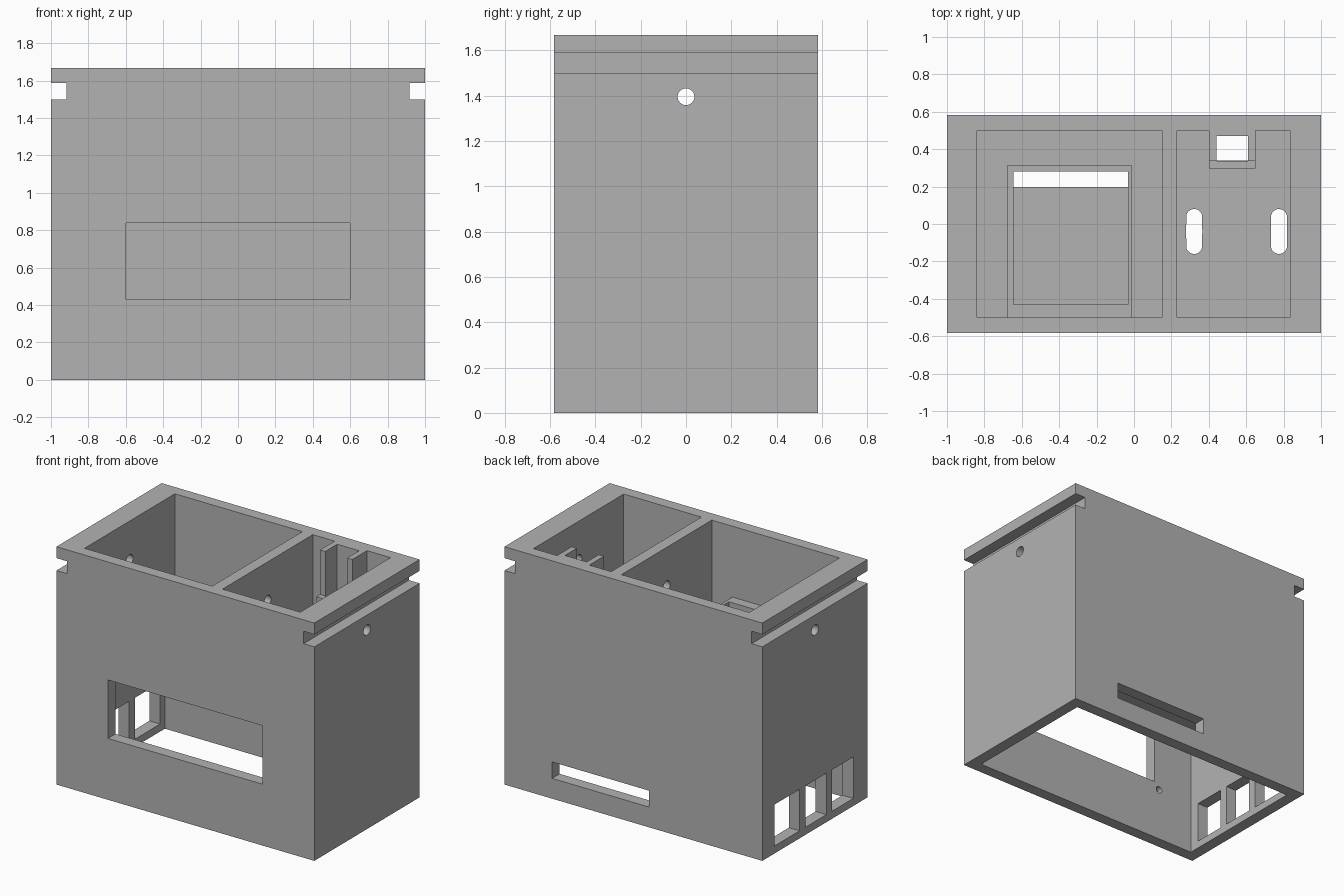
import bpy, bmesh
from mathutils import Matrix

if "Cube" in bpy.data.objects:
    bpy.data.objects.remove(bpy.data.objects["Cube"], do_unlink=True)

grey = bpy.data.materials.new("plain grey")
grey.use_nodes = True
colour = (0.45, 0.45, 0.45, 1)
grey.diffuse_color = colour
grey.node_tree.nodes["Principled BSDF"].inputs["Base Color"].default_value = colour

WALL = 0.083
HALF_Y = 0.583
IN_Y = HALF_Y - WALL
TOP = 1.667
CEILING, FLOOR = 0.917, 1.0


def make(name, bm):
    mesh = bpy.data.meshes.new(name)
    bm.to_mesh(mesh)
    bm.free()
    mesh.materials.append(grey)
    ob = bpy.data.objects.new(name, mesh)
    bpy.context.scene.collection.objects.link(ob)
    return ob


def box(name, x, y, z):
    bm = bmesh.new()
    size = [b - a for a, b in (x, y, z)]
    mid = [(a + b) / 2 for a, b in (x, y, z)]
    bmesh.ops.create_cube(bm, size=1, matrix=Matrix.Translation(mid) @ Matrix.Diagonal((*size, 1)))
    return make(name, bm)


def rod(name, centre, radius, length, axis="Z", stretch=0):
    """Cylinder along an axis; stretch pulls it into a capsule section along y."""
    bm = bmesh.new()
    bmesh.ops.create_cone(bm, cap_ends=True, segments=32, radius1=radius,
                          radius2=radius, depth=length)
    if stretch:
        side = [v for v in bm.verts if v.co.y > 0.0001]
        back = [v for v in bm.verts if v.co.y < -0.0001]
        bmesh.ops.translate(bm, verts=side, vec=(0, stretch / 2, 0))
        bmesh.ops.translate(bm, verts=back, vec=(0, -stretch / 2, 0))
    turn = {"X": Matrix.Rotation(1.570796, 4, "Y"),
            "Y": Matrix.Rotation(1.570796, 4, "X"), "Z": Matrix.Identity(4)}[axis]
    bm.transform(Matrix.Translation(centre) @ turn)
    return make(name, bm)


def cut(target, cutter):
    cutter.hide_render = True
    mod = target.modifiers.new("cut", "BOOLEAN")
    mod.operation, mod.solver, mod.object = "DIFFERENCE", "EXACT", cutter
    bpy.context.view_layer.update()
    result = bpy.data.meshes.new_from_object(
        target.evaluated_get(bpy.context.evaluated_depsgraph_get()))
    target.modifiers.clear()
    target.data = result
    bpy.data.objects.remove(cutter, do_unlink=True)


# Housing block
body = box("housing", (-1, 1), (-HALF_Y, HALF_Y), (0, TOP))
cutters = []

# Lower electronics bay, open underneath, and the two upper compartments
inner_y = (-IN_Y, IN_Y)
cutters.append(box("bay_cut", (-1 + WALL, 1 - WALL), inner_y, (-0.1, CEILING)))
cutters.append(box("large_cut", (-0.84, 0.15), inner_y, (FLOOR, 2)))
cutters.append(box("small_cut", (0.23, 0.833), inner_y, (FLOOR, 2)))

# Grooves for a sliding lid on both ends
for a, b in ((-1.1, -1 + WALL), (1 - WALL, 1.1)):
    cutters.append(box("groove_cut", (a, b), (-1, 1), (1.5, 1.587)))

# Display window with blind screw holes around it
cutters.append(box("window_cut", (-0.6, 0.6), (-1, -0.45), (0.43, 0.84)))
for x in (-0.64, 0.64):
    for z in (0.38, 0.888):
        cutters.append(rod("screw_cut", (x, -IN_Y, z), 0.025, 0.08, "Y"))

# Slot in the back wall and three ports in the end wall
cutters.append(box("slot_cut", (-0.12, 0.63), (0.45, 1), (0.142, 0.257)))
for span in ((0.17, 0.447), (-0.127, 0.105), (-0.425, -0.19)):
    cutters.append(box("port_cut", (-1.1, -0.87), span, (0.053, 0.343)))

# Cable hole through all upright walls
cutters.append(rod("cable_cut", (0, 0, 1.395), 0.037, 2.4, "X"))

# Floor openings
through = (CEILING - 0.05, FLOOR + 0.05)
cutters.append(box("drop_cut", (-0.645, -0.032), (0.197, 0.28), through))
cutters.append(box("channel_cut", (0.44, 0.61), (0.34, 0.47), through))
for x in (0.322, 0.775):
    cutters.append(rod("oval_cut", (x, -0.04, 0.96), 0.043, 0.2, "Z", 0.154))

for c in cutters:
    cut(body, c)

# Raised frame on the floor of the large compartment
frame = box("tray_frame", (-0.68, -0.01), (-IN_Y, 0.313), (FLOOR, 1.17))
cut(frame, box("tray_cut", (-0.645, -0.032), (-0.43, 0.28), (0.9, 1.3)))

# Upright channel in the small compartment
box("channel_right_wall", (0.4, 0.44), (0.338, IN_Y), (FLOOR, TOP))
box("channel_left_wall", (0.61, 0.65), (0.338, IN_Y), (FLOOR, TOP))
box("channel_back_wall", (0.44, 0.61), (0.47, IN_Y), (FLOOR, TOP))
box("channel_front_lip", (0.4, 0.65), (0.297, 0.338), (FLOOR, 1.355))
